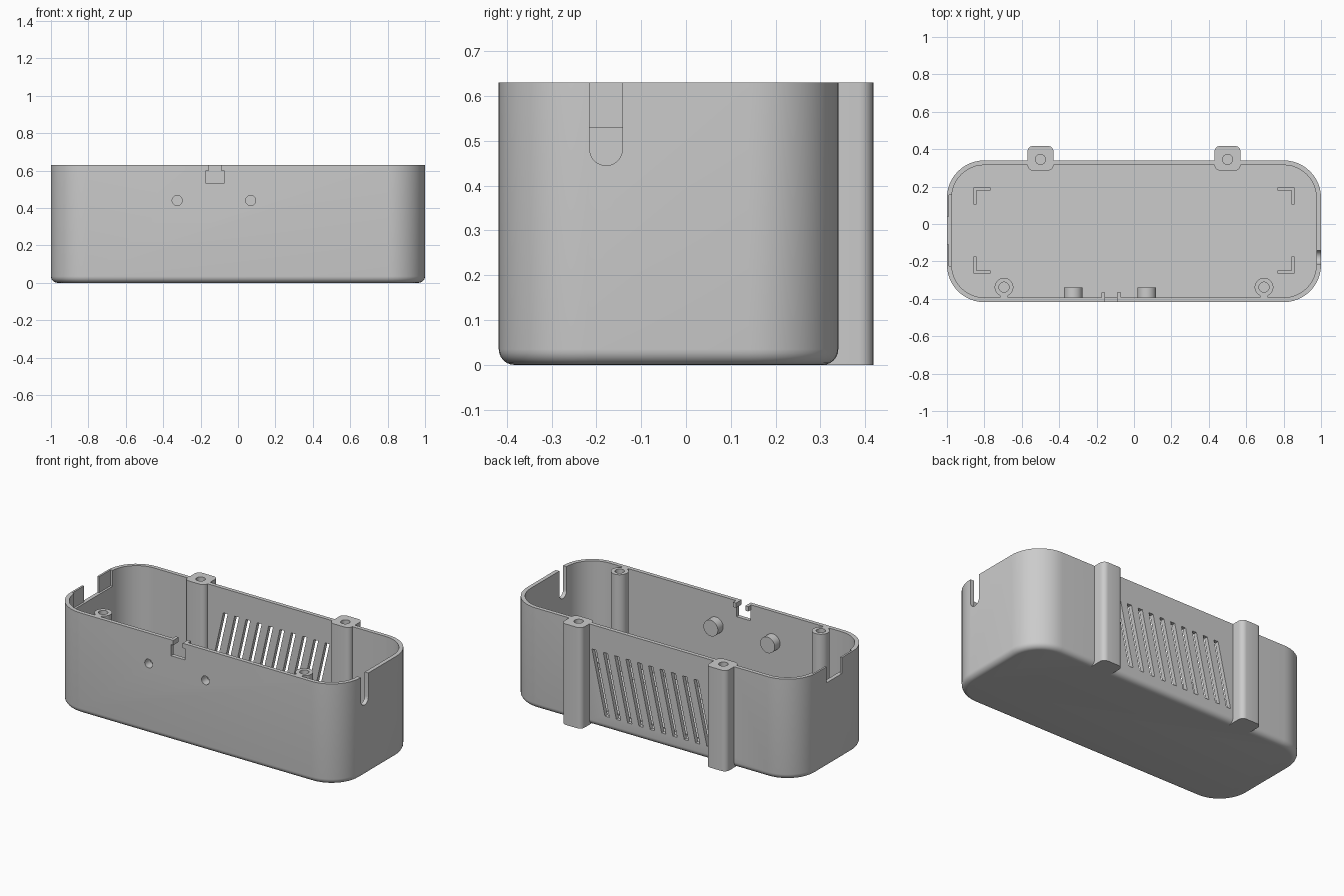
import bpy, bmesh
from math import sin, cos, pi, radians

cube = bpy.data.objects.get("Cube")
if cube:
    bpy.data.objects.remove(cube, do_unlink=True)

grey = bpy.data.materials.new("light grey plastic")
grey.use_nodes = True
grey.diffuse_color = (0.6, 0.6, 0.6, 1)
grey.node_tree.nodes["Principled BSDF"].inputs["Base Color"].default_value = (0.6, 0.6, 0.6, 1)

HEIGHT, FLOOR, WALL = 0.63, 0.025, 0.025
FRONT, BACK = -0.418, 0.34
NOTCH_Z = 0.53


# Outline helpers
def arc(cx, cy, r, start, end, n):
    angles = [radians(start + (end - start) * i / n) for i in range(n + 1)]
    return [(cx + r * cos(a), cy + r * sin(a)) for a in angles]


def circle(cx, cy, r, n=32):
    return arc(cx, cy, r, 0, 360, n)[:-1]


def rect(x0, x1, y0, y1):
    return [(x0, y0), (x1, y0), (x1, y1), (x0, y1)]


def rounded(x0, x1, y0, y1, r, n=12):
    corners = [(x1 - r, y1 - r), (x0 + r, y1 - r), (x0 + r, y0 + r), (x1 - r, y0 + r)]
    return [p for i, c in enumerate(corners) for p in arc(*c, r, 90 * i, 90 * i + 90, n)]


def add_prism(bm, outline, axis, lo, hi):
    """Extrude a closed outline along one axis."""
    place = {"x": lambda u, v, w: (w, u, v),
             "y": lambda u, v, w: (u, w, v),
             "z": lambda u, v, w: (u, v, w)}[axis]
    low = [bm.verts.new(place(u, v, lo)) for u, v in outline]
    high = [bm.verts.new(place(u, v, hi)) for u, v in outline]
    bm.faces.new(low)
    bm.faces.new(high)
    for i in range(len(low)):
        j = (i + 1) % len(low)
        bm.faces.new((low[i], low[j], high[j], high[i]))


def make(name, prisms, bottom_bevel=0):
    bm = bmesh.new()
    for p in prisms:
        add_prism(bm, *p)
    bmesh.ops.recalc_face_normals(bm, faces=bm.faces)
    if bottom_bevel:
        edges = [e for e in bm.edges if all(abs(v.co.z) < 1e-5 for v in e.verts)]
        bmesh.ops.bevel(bm, geom=edges, offset=bottom_bevel, segments=6,
                        profile=0.5, affect="EDGES")
    mesh = bpy.data.meshes.new(name)
    bm.to_mesh(mesh)
    bm.free()
    mesh.materials.append(grey)
    obj = bpy.data.objects.new(name, mesh)
    bpy.context.scene.collection.objects.link(obj)
    return obj


def combine(target, operation, name, prisms):
    """Apply a boolean with a temporary helper solid."""
    helper = make(name, prisms)
    helper.hide_render = True
    mod = target.modifiers.new(name, "BOOLEAN")
    mod.operation = operation
    mod.solver = "EXACT"
    mod.object = helper
    bpy.context.view_layer.objects.active = target
    bpy.ops.object.modifier_apply(modifier=mod.name)
    bpy.data.objects.remove(helper, do_unlink=True)


# Hollow case with a rounded bottom edge
case = make("case", [(rounded(-1, 1, FRONT, BACK, 0.2), "z", 0, HEIGHT)], 0.035)
combine(case, "DIFFERENCE", "cavity", [
    (rounded(-1 + WALL, 1 - WALL, FRONT + WALL, BACK - WALL, 0.175), "z", FLOOR, 0.8)])

# Wall openings: cable slot, stepped end notch, front notch
cable_slot = [(-0.215, 0.8)] + arc(-0.1785, 0.4815, 0.0365, 180, 360, 16) + [(-0.142, 0.8)]
end_notch = [(-1.05, -0.11), (-0.988, -0.11), (-0.988, -0.225), (-0.95, -0.225),
             (-0.95, 0.155), (-0.988, 0.155), (-0.988, 0.04), (-1.05, 0.04)]
openings = [(cable_slot, "x", 0.9, 1.1),
            (end_notch, "z", NOTCH_Z, 0.8),
            (rect(-0.17, -0.075, NOTCH_Z, 0.8), "y", -0.5, -0.37)]

# Slanted vents in the back wall
for i in range(10):
    x = -0.352 + i * 0.0782
    vent = [(x - 0.06, 0.083), (x - 0.03, 0.083), (x + 0.06, 0.478), (x + 0.03, 0.478)]
    openings.append((vent, "y", 0.25, 0.4))
combine(case, "DIFFERENCE", "openings", openings)

# Screw columns, inner bosses, button studs and notch lugs
posts, holes = [], []
for side in (-1, 1):
    x = 0.5 * side
    posts.append((rounded(x - 0.07, x + 0.07, 0.285, 0.418, 0.032, 6), "z", 0, HEIGHT))
    holes.append((circle(x, 0.345, 0.027), "z", 0.38, 0.8))
    x = 0.695 * side
    boss = arc(x, -0.338, 0.05, -65, 245, 32) + [(x - 0.025, -0.405), (x + 0.025, -0.405)]
    posts.append((boss, "z", 0.012, HEIGHT))
    holes.append((circle(x, -0.338, 0.027), "z", 0.38, 0.8))
for x in (-0.325, 0.068):
    posts.append((circle(x, 0.44, 0.05), "y", -0.405, -0.34))
    holes.append((circle(x, 0.44, 0.027), "y", -0.5, -0.365))
for x in (-0.175, -0.09):
    posts.append((rect(x, x + 0.02, FRONT, -0.365), "z", 0.6, HEIGHT))
combine(case, "UNION", "posts", posts)
combine(case, "DIFFERENCE", "holes", holes)

# Floor plate and the corner brackets around it
cx, cy, hx, hy = 0, -0.034, 0.843, 0.214
plate = make("floor_plate", [
    (rect(cx - hx, cx + hx, cy - hy, cy + hy), "z", FLOOR - 0.002, FLOOR + 0.005)])
brackets = []
for sx in (-1, 1):
    for sy in (-1, 1):
        ell = [(0, 0), (0, -0.075), (0.016, -0.075), (0.016, 0.016), (-0.075, 0.016), (-0.075, 0)]
        ell = [(cx + sx * (hx + u), cy + sy * (hy + v)) for u, v in ell]
        brackets.append((ell, "z", FLOOR - 0.005, FLOOR + 0.04))
corner_brackets = make("corner_brackets", brackets)

# Smooth curved walls, keep sharp edges
bpy.ops.object.select_all(action="DESELECT")
for obj in (case, plate, corner_brackets):
    obj.select_set(True)
bpy.context.view_layer.objects.active = case
bpy.ops.object.shade_smooth_by_angle(angle=radians(30))
